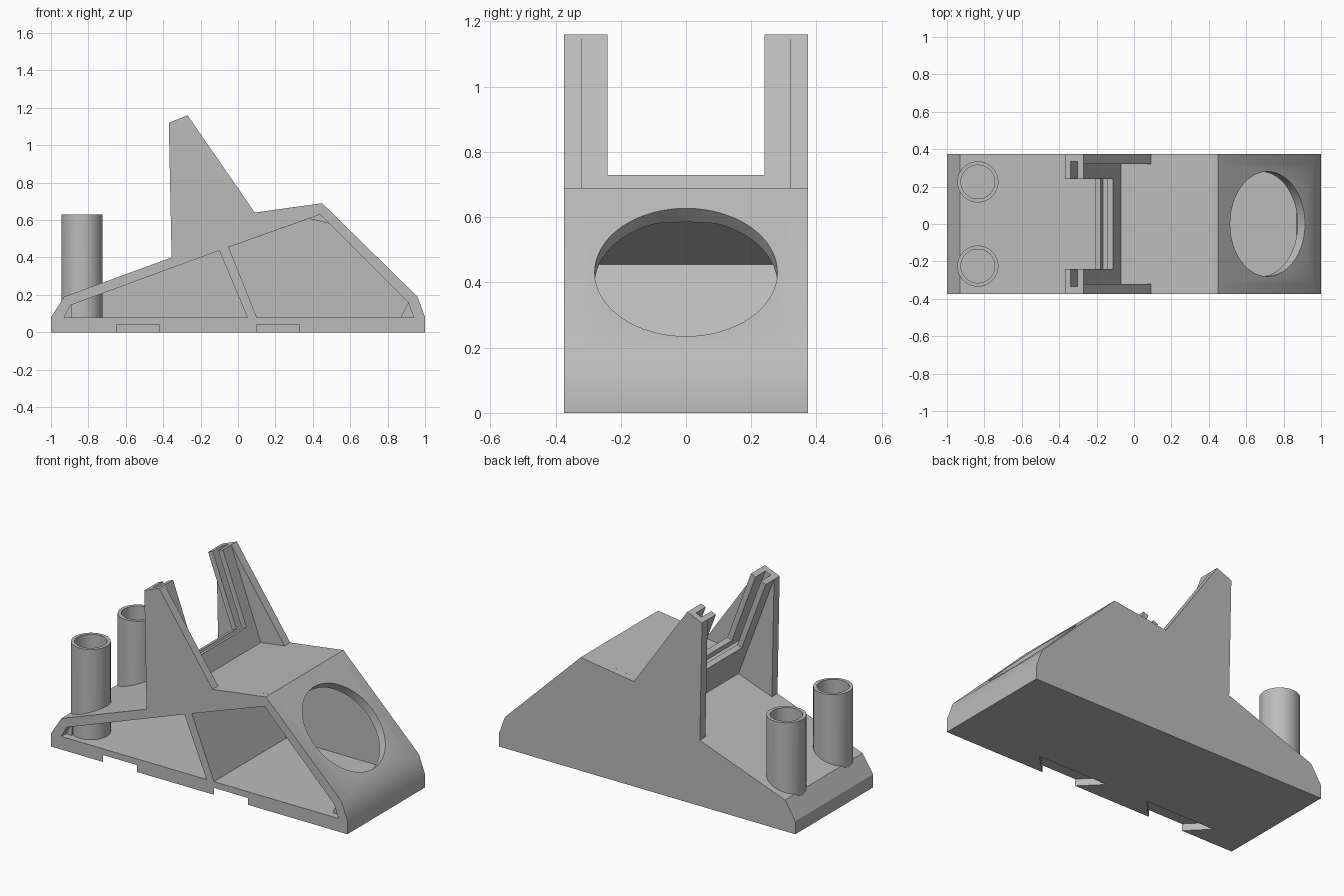
import bpy
import bmesh
from math import radians
from mathutils import Matrix, Vector

cube = bpy.data.objects.get("Cube")
if cube:
    bpy.data.objects.remove(cube, do_unlink=True)

grey = bpy.data.materials.new("plain grey")
grey.use_nodes = True
grey.diffuse_color = (0.5, 0.5, 0.5, 1)
grey.node_tree.nodes["Principled BSDF"].inputs["Base Color"].default_value = (0.5, 0.5, 0.5, 1)

HALF = 0.374


def add_object(name, bm):
    bmesh.ops.recalc_face_normals(bm, faces=bm.faces)
    mesh = bpy.data.meshes.new(name)
    bm.to_mesh(mesh)
    bm.free()
    mesh.materials.append(grey)
    obj = bpy.data.objects.new(name, mesh)
    bpy.context.collection.objects.link(obj)
    return obj


def prism(name, outline, low, high, axis="y"):
    """Extrude an outline along y (points are x, z) or z (points are x, y)."""
    bm = bmesh.new()
    place = (lambda a, b: (a, low, b)) if axis == "y" else (lambda a, b: (a, b, low))
    face = bm.faces.new([bm.verts.new(place(a, b)) for a, b in outline])
    move = Vector((0, high - low, 0)) if axis == "y" else Vector((0, 0, high - low))
    new = bmesh.ops.extrude_face_region(bm, geom=[face])["geom"]
    bmesh.ops.translate(bm, vec=move, verts=[v for v in new if isinstance(v, bmesh.types.BMVert)])
    return add_object(name, bm)


def cylinder(name, radius, depth, matrix):
    bm = bmesh.new()
    bmesh.ops.create_cone(bm, cap_ends=True, segments=64, radius1=radius,
                          radius2=radius, depth=depth, matrix=matrix)
    return add_object(name, bm)


def combine(target, tool, operation="DIFFERENCE"):
    mod = target.modifiers.new("combine", "BOOLEAN")
    mod.operation, mod.object, mod.solver = operation, tool, "EXACT"
    bpy.context.view_layer.objects.active = target
    bpy.ops.object.modifier_apply(modifier=mod.name)
    bpy.data.objects.remove(tool, do_unlink=True)


# Core of the wedge body with the leaning frame
body = prism("body", [(-1, 0), (1, 0), (1, 0.08), (0.96, 0.19), (0.45, 0.69), (-0.07, 0.618),
                      (-0.27, 1.16), (-0.37, 1.12), (-0.13, 0.482), (-0.93, 0.19), (-1, 0.08)],
             -0.33, 0.33)

# Window that leaves two arms and a low bar
combine(body, prism("window_cutter", [(-0.03, 0.762), (-0.29, 0.658), (-0.6, 1.5), (0.2, 1.5)],
                    -0.24, 0.24))

# Side plates with the tall fin outline
side = [(-1, 0), (1, 0), (1, 0.08), (0.96, 0.19), (0.45, 0.69), (0.09, 0.64),
        (-0.27, 1.16), (-0.37, 1.12), (-0.355, 0.4), (-0.93, 0.19), (-1, 0.08)]
for low, high in ((-HALF, -0.32), (0.32, HALF)):
    combine(body, prism("side_plate", side, low, high), "UNION")

# Groove running down the arms and along the bar
along = Vector((0.16, -0.43)).normalized()
across = Vector((-along.y, along.x)) * 0.02
top, bottom = Vector((-0.32, 1.14)) - along * 0.2, Vector((-0.146, 0.673))
combine(body, prism("groove_cutter", [top - across, top + across, bottom + across, bottom - across],
                    -0.335, 0.335))

# Hollow chambers open at the front, split by the leaning partition
front_left = [(-0.93, 0.08), (-0.895, 0.145), (-0.1, 0.437), (0.05, 0.08)]
deep_left = [(-0.89, 0.08), (-0.89, 0.147), (-0.1, 0.437), (0.05, 0.08)]
front_right = [(0.1, 0.08), (-0.05, 0.455), (0.44, 0.63), (0.91, 0.16), (0.94, 0.08)]
deep_right = [(0.1, 0.08), (-0.05, 0.455), (0.38, 0.608), (0.49, 0.58), (0.91, 0.16), (0.87, 0.08)]
for shape, end in ((deep_left, 0.32), (deep_right, 0.32), (front_left, -0.33), (front_right, -0.33)):
    combine(body, prism("chamber_cutter", shape, -0.5, end))

# Round opening in the sloped face
combine(body, cylinder("opening_cutter", 0.28, 0.24,
                       Matrix.Translation((0.715, 0, 0.432)) @ Matrix.Rotation(radians(45), 4, "Y")))

# Flared notches under the front edge
for left in (-0.65, 0.1):
    right = left + 0.23
    combine(body, prism("notch_cutter", [(left, -HALF), (left, -0.5), (right, -0.5), (right, -HALF),
                                         (right + 0.12, -0.254), (left - 0.12, -0.254)],
                        -0.1, 0.042, "z"))

# Two upright tubes at the low end
for y in (-0.225, 0.225):
    combine(body, cylinder("tube", 0.11, 0.57, Matrix.Translation((-0.835, y, 0.345))), "UNION")
    combine(body, cylinder("bore_cutter", 0.09, 0.7, Matrix.Translation((-0.835, y, 0.435))))

bpy.ops.object.select_all(action="DESELECT")
body.select_set(True)
bpy.context.view_layer.objects.active = body
bpy.ops.object.shade_smooth_by_angle(angle=radians(30))
